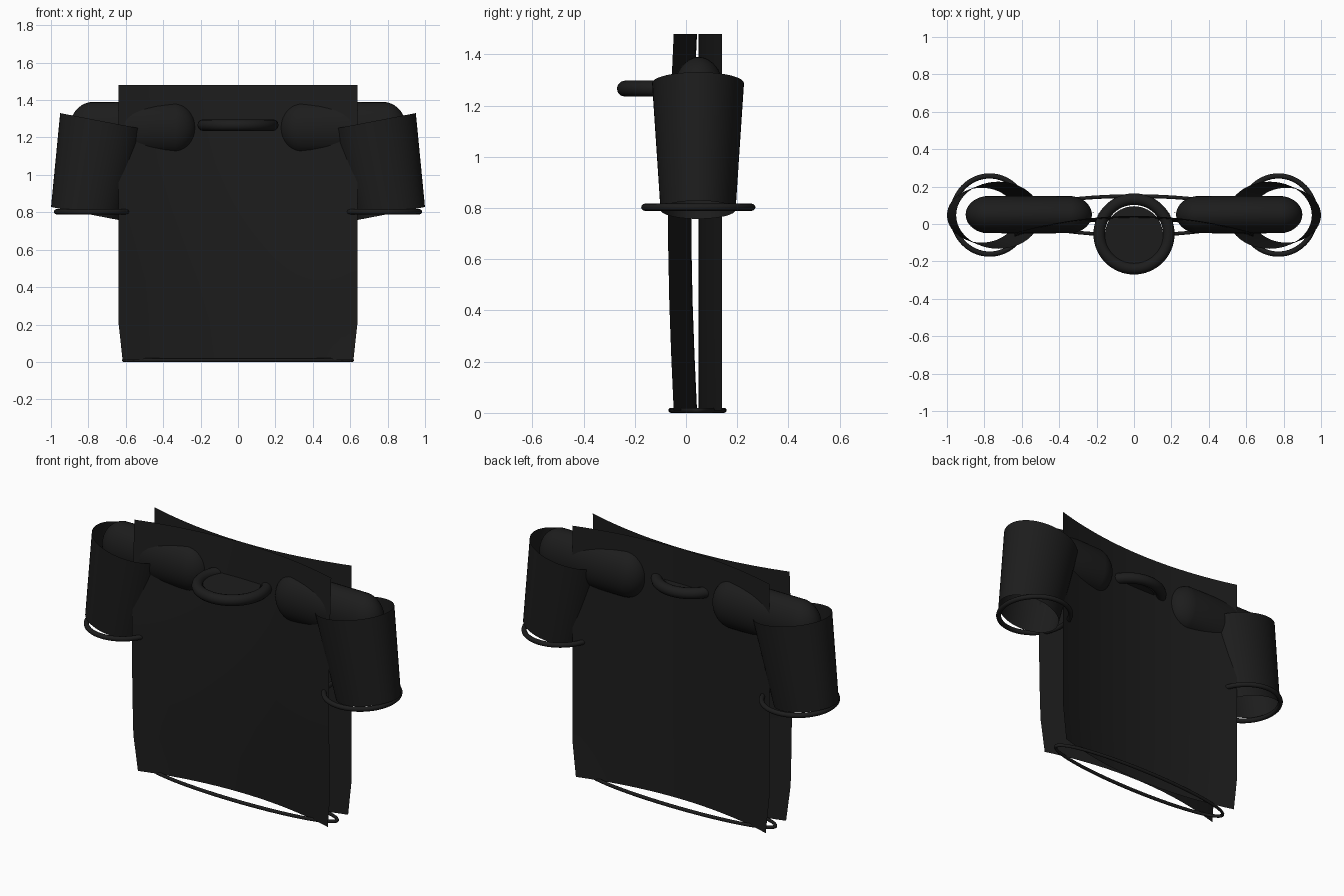
import bpy, math

if "Cube" in bpy.data.objects:
    bpy.data.objects.remove(bpy.data.objects["Cube"])

fabric = bpy.data.materials.new("black_fabric")
fabric.diffuse_color = (0.012, 0.012, 0.012, 1)
fabric.use_nodes = True
fabric.node_tree.nodes["Principled BSDF"].inputs["Base Color"].default_value = fabric.diffuse_color


def surface(name, f, nu, nv, wrap_u=False, wrap_v=False):
    """Grid surface from f(u, v), u and v in 0..1, optionally closed."""
    cu, cv = nu + (not wrap_u), nv + (not wrap_v)
    verts = [f(i / nu, j / nv) for j in range(cv) for i in range(cu)]
    faces = []
    for j in range(nv):
        for i in range(nu):
            i2, j2 = (i + 1) % cu, (j + 1) % cv
            faces.append((j * cu + i, j * cu + i2, j2 * cu + i2, j2 * cu + i))
    mesh = bpy.data.meshes.new(name)
    mesh.from_pydata(verts, [], faces)
    mesh.validate()
    mesh.materials.append(fabric)
    mesh.shade_smooth()
    ob = bpy.data.objects.new(name, mesh)
    bpy.context.collection.objects.link(ob)
    return ob


def ring(name, center, rx, ry, r):
    """Horizontal oval ring with a round section of radius r."""
    def f(u, v):
        a, b = 2 * math.pi * u, 2 * math.pi * v
        return (center[0] + (rx + r * math.cos(b)) * math.cos(a),
                center[1] + (ry + r * math.cos(b)) * math.sin(a),
                center[2] + r * math.sin(b))
    return surface(name, f, 64, 12, True, True)


# Body panels: concave sheets that nearly touch along the middle
def panel(name, y_mid, depth, bulge):
    def f(u, v):
        s = 2 * u - 1
        half = 0.617 if v == 0 else 0.64
        return (s * half, y_mid + depth * s * s - bulge * math.sin(math.pi * v),
                0.01 + 1.47 * v)
    return surface(name, f, 32, 7)


panel("front_panel", 0.043, -0.091, 0.022)
panel("back_panel", 0.049, 0.092, 0)

# Bottom hem
ring("bottom_hem", (0, 0.045, 0.01), 0.61, 0.104, 0.01)

# Collar ring with the neck disc inside
ring("collar", (0, -0.053, 1.266), 0.186, 0.186, 0.031)
bpy.ops.mesh.primitive_cylinder_add(vertices=48, radius=0.155, depth=0.02,
                                    location=(0, -0.06, 1.264))
disc = bpy.context.object
disc.name = "neck_disc"
disc.data.materials.append(fabric)

for side, label in ((-1, "left"), (1, "right")):
    # Shoulder: flattened capsule lying along x
    def shoulder(u, v, side=side):
        a, t = 2 * math.pi * u, math.pi * v
        core = 0.2125 if v > 0.5 else -0.2125
        if v == 0.5:
            core = 0
        k = math.sin(t)
        return (side * (0.5625 + core - 0.125 * math.cos(t)),
                0.05 + 0.1 * k * math.cos(a), 1.25 + 0.14 * k * math.sin(a))
    surface(label + "_shoulder", shoulder, 32, 24, wrap_u=True)

    # Sleeve: open, tilted, tapered oval tube
    def sleeve(u, v, side=side):
        a = 2 * math.pi * u
        r = 0.23 - 0.042 * v
        tilt = 0.19
        c, s = math.cos(tilt), math.sin(tilt)
        x = r * math.cos(a)
        return (side * (0.725 + 0.09 * v + x * c),
                0.047 + 0.78 * r * math.sin(a),
                1.287 - 0.494 * v + x * s)
    surface(label + "_sleeve", sleeve, 48, 4, wrap_u=True)

    # Cuff ring
    ring(label + "_cuff", (side * 0.772, 0.048, 0.803), 0.199, 0.209, 0.014)

# Consistent outward normals
for ob in bpy.context.collection.objects:
    bpy.ops.object.select_all(action='DESELECT')
    ob.select_set(True)
    bpy.context.view_layer.objects.active = ob
    bpy.ops.object.mode_set(mode='EDIT')
    bpy.ops.mesh.select_all(action='SELECT')
    bpy.ops.mesh.normals_make_consistent(inside=False)
    bpy.ops.object.mode_set(mode='OBJECT')
    bpy.ops.object.shade_smooth_by_angle(angle=math.radians(40))
